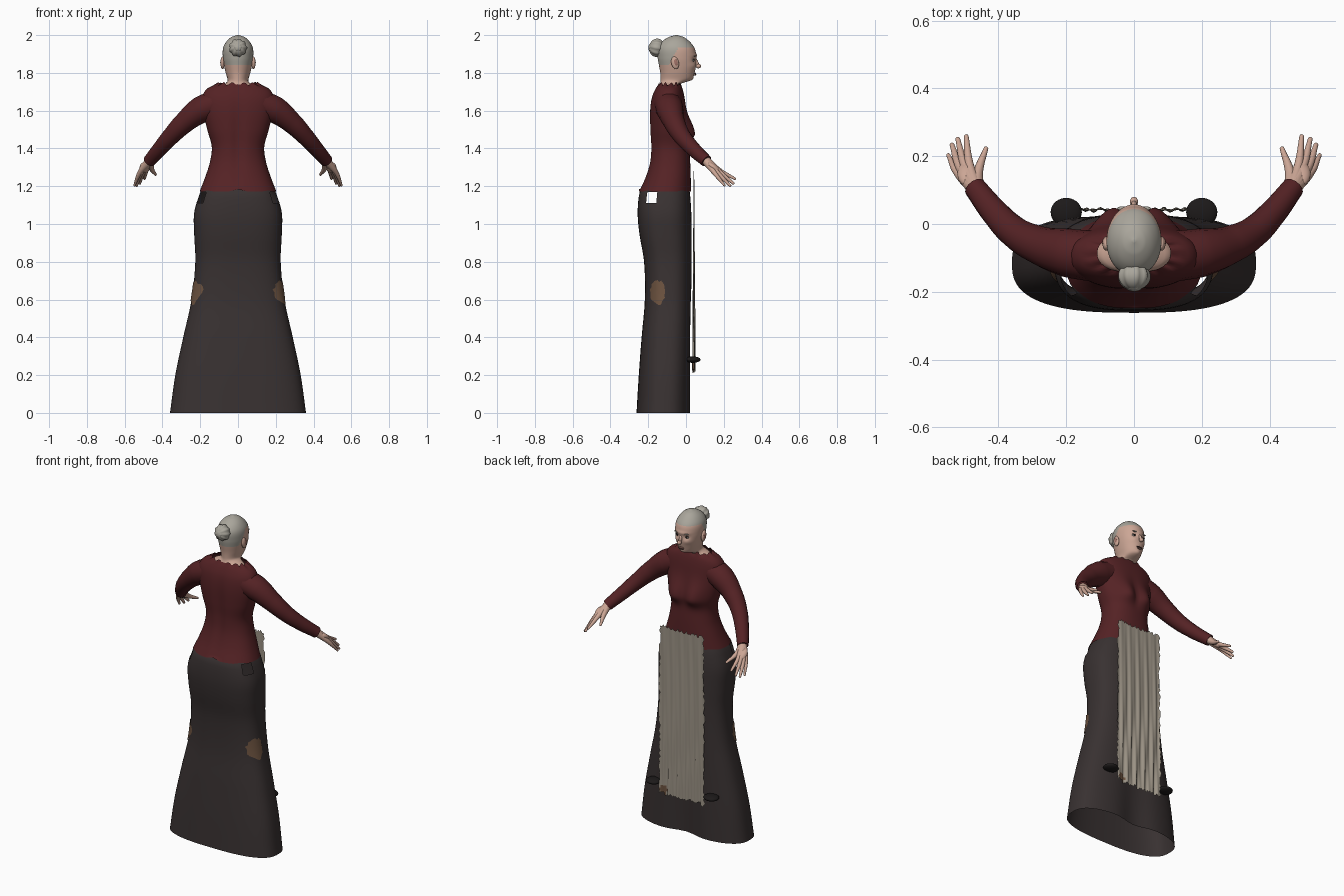
import bpy, bmesh, math, random
from mathutils import Vector, Matrix

random.seed(4)
if "Cube" in bpy.data.objects:
    bpy.data.objects.remove(bpy.data.objects["Cube"])


def material(name, *rgb):
    m = bpy.data.materials.new(name)
    m.use_nodes = True
    m.diffuse_color = (*rgb, 1)
    m.node_tree.nodes["Principled BSDF"].inputs["Base Color"].default_value = (*rgb, 1)
    return m


SKIN = material("skin", .60, .38, .30)
HAIR = material("grey hair", .40, .38, .33)
RED = material("dark red wool", .09, .016, .018)
CLOTH = material("charcoal cloth", .04, .031, .031)
LINEN = material("worn linen", .33, .29, .235)
BROWN = material("brown patch", .15, .085, .05)
DARK = material("near black", .012, .01, .01)
WHITE = material("eye white", .6, .57, .52)
LIP = material("lips", .36, .17, .14)


def finish(bm, name, *mats):
    me = bpy.data.meshes.new(name)
    bm.to_mesh(me)
    bm.free()
    for m in mats:
        me.materials.append(m)
    for p in me.polygons:
        p.use_smooth = True
    ob = bpy.data.objects.new(name, me)
    bpy.context.collection.objects.link(ob)
    return ob


def profile(table, z):
    """Smoothly interpolate rows of (z, half width, front y, back y)."""
    z = min(max(z, table[0][0]), table[-1][0])
    i = max(k for k in range(len(table) - 1) if table[k][0] <= z)
    a, b = table[i], table[i + 1]
    p, q = table[max(i - 1, 0)], table[min(i + 2, len(table) - 1)]
    h = b[0] - a[0]
    t = (z - a[0]) / h
    out = []
    for k in (1, 2, 3):
        m0 = (b[k] - p[k]) / (b[0] - p[0]) * h
        m1 = (q[k] - a[k]) / (q[0] - a[0]) * h
        out.append((2*t**3 - 3*t*t + 1) * a[k] + (t**3 - 2*t*t + t) * m0
                   + (3*t*t - 2*t**3) * b[k] + (t**3 - t*t) * m1)
    return out


def power(v, e):
    return math.copysign(abs(v) ** e, v)


def bump(d, width):
    return math.exp(-(d / width) ** 2)


def loft(table, zs, seg, n, warp, cap=False):
    """Stack rounded cross-sections into a skin."""
    bm = bmesh.new()
    rings = []
    for z in zs:
        hw, yf, yb = profile(table, z)
        ring = []
        for j in range(seg):
            a = math.tau * j / seg
            x = hw * power(math.cos(a), 2 / n)
            y = (yf + yb) / 2 + (yf - yb) / 2 * power(math.sin(a), 2 / n)
            ring.append(bm.verts.new(warp(x, y, z, a)))
        rings.append(ring)
    for lo, hi in zip(rings, rings[1:]):
        for j in range(seg):
            k = (j + 1) % seg
            bm.faces.new((lo[j], lo[k], hi[k], hi[j]))
    if cap:
        bm.faces.new(rings[-1])
    return bm


def ball(name, mat, loc, size, tilt=0, ribs=0):
    bm = bmesh.new()
    bmesh.ops.create_uvsphere(bm, u_segments=36, v_segments=18, radius=1)
    for v in bm.verts:
        if ribs:
            f = 1 + .07 * math.cos(ribs * math.atan2(v.co.y, v.co.x))
            v.co.x *= f
            v.co.y *= f
    bm.transform(Matrix.Translation(loc) @ Matrix.Rotation(tilt, 4, 'X') @ Matrix.Diagonal((*size, 1)))
    return finish(bm, name, mat)


def tube(name, mat, pts):
    """Tapered limb through points of (x, y, z, radius)."""
    cu = bpy.data.curves.new(name, 'CURVE')
    cu.dimensions = '3D'
    cu.bevel_depth, cu.bevel_resolution, cu.use_fill_caps = 1, 5, True
    sp = cu.splines.new('BEZIER')
    sp.bezier_points.add(len(pts) - 1)
    for b, p in zip(sp.bezier_points, pts):
        b.co, b.radius = p[:3], p[3]
        b.handle_left_type = b.handle_right_type = 'AUTO'
    cu.materials.append(mat)
    ob = bpy.data.objects.new(name, cu)
    bpy.context.collection.objects.link(ob)
    bpy.ops.object.select_all(action='DESELECT')
    ob.select_set(True)
    bpy.context.view_layer.objects.active = ob
    bpy.ops.object.convert(target='MESH')
    bpy.ops.object.shade_smooth_by_angle(angle=math.radians(50))


# Skirt: open flared tube with a groove down the front and a slit at each hip
skirt_rows = [(0, .36, .03, -.262), (.2, .332, .03, -.25), (.4, .29, .03, -.235), (.6, .246, .03, -.218),
              (.8, .226, .03, -.222), (.95, .232, .03, -.247), (1.06, .232, .028, -.256),
              (1.17, .199, .02, -.245), (1.2, .18, .012, -.222)]


def skirt_warp(x, y, z, a):
    if math.sin(a) > 0:
        y -= .035 * bump(x, .1) * max(0, 1 - z / .7)
    return x, y, z


bm = loft(skirt_rows, [.03 * i for i in range(41)], 96, 2.7, skirt_warp)
slit = [f for f in bm.faces if 1.11 < f.calc_center_median().z < 1.17
        and -.208 < f.calc_center_median().y < -.157]
bmesh.ops.delete(bm, geom=slit, context='FACES')
finish(bm, "skirt", CLOTH)

# Bodice: fitted at the waist, with a bust and ragged neckline
bodice_rows = [(1.172, .203, .026, -.25), (1.25, .173, .025, -.215), (1.33, .148, .022, -.193),
               (1.41, .139, .016, -.188), (1.5, .163, .008, -.192), (1.6, .185, .0, -.192),
               (1.67, .19, -.008, -.182), (1.715, .165, -.018, -.163), (1.745, .108, -.03, -.143)]


def bodice_warp(x, y, z, a):
    if math.sin(a) > 0:
        under = .045 if z < 1.48 else .09
        y += .043 * bump(abs(x) - .065, .06) * bump(z - 1.48, under)
    else:
        y += .012 * bump(x, .03) * bump(z - 1.45, .2)
    if z > 1.744:
        z += .007 * math.sin(a * 13) + random.uniform(-.005, .002)
    if z < 1.173:
        z += .012 * bump(x, .03) * (math.sin(a) < 0)
    return x, y, z


finish(loft(bodice_rows, [1.172 + .573 * i / 44 for i in range(45)], 72, 2.3, bodice_warp), "bodice", RED)

# Head and neck, with the scalp coloured above a sloping hairline
head_rows = [(1.70, .12, -.03, -.15), (1.73, .098, -.035, -.143), (1.742, .07, -.03, -.138),
             (1.752, .056, .0, -.135), (1.765, .055, .03, -.134), (1.80, .065, .045, -.136),
             (1.84, .074, .053, -.143), (1.88, .08, .054, -.15), (1.93, .079, .046, -.15),
             (1.965, .062, .02, -.128), (1.99, .034, -.013, -.09), (2.0, .005, -.045, -.055)]


def head_warp(x, y, z, a):
    if math.sin(a) > 0:
        y -= .008 * bump(abs(x) - .031, .016) * bump(z - 1.868, .014)
        y += .005 * bump(abs(x) - .04, .02) * bump(z - 1.838, .016)
        y += .006 * bump(x, .02) * bump(z - 1.765, .012)
        y += .005 * bump(x, .045) * bump(z - 1.892, .01)
    return x, y, z


bm = loft(head_rows, [1.70 + .3 * math.sin(math.pi / 2 * i / 70) for i in range(71)], 80, 2.05, head_warp, True)
for f in bm.faces:
    c = f.calc_center_median()
    hairline = 1.845 + .09 * min(max((c.y + .09) / .05, 0), 1)
    f.material_index = int(c.z > hairline)
finish(bm, "head", SKIN, HAIR)

ball("hair_bun", HAIR, (0, -.155, 1.933), (.046, .046, .041), math.radians(80), 9)
ball("hair_knot", HAIR, (0, -.187, 1.936), (.022, .022, .012), math.radians(80), 6)
ball("nose_bridge", SKIN, (0, .053, 1.856), (.009, .012, .028), math.radians(25))
ball("nose_tip", SKIN, (0, .066, 1.836), (.012, .014, .012))
ball("upper_lip", LIP, (0, .048, 1.797), (.02, .006, .004))
ball("lower_lip", LIP, (0, .047, 1.789), (.017, .006, .004))
ball("mouth_line", DARK, (0, .0515, 1.793), (.018, .003, .0012))

# Apron: hanging linen sheet with folds and frayed edges
bm = bmesh.new()
cols, rows = 48, 60
grid = []
for r in range(rows + 1):
    t = r / rows
    fray = [random.uniform(-.007, .007) for _ in range(2)]
    line = []
    for c in range(cols + 1):
        u = c / cols * 2 - 1
        x = u * (.152 + .006 * t)
        if c in (0, cols):
            x += fray[c > 0]
        z = 1.27 - 1.05 * t + (random.uniform(-.01, .012) if r in (0, rows) else 0)
        fold = math.sin(u * 17 + 2 * math.sin(t * 4)) + .6 * math.sin(u * 31 + t * 3)
        line.append(bm.verts.new((x, .042 + .006 * fold * (.15 + .85 * t), z)))
    grid.append(line)
for a, b in zip(grid, grid[1:]):
    for c in range(cols):
        f = bm.faces.new((a[c], b[c], b[c + 1], a[c + 1]))
        m = f.calc_center_median()
        f.material_index = int(Vector((m.x - .125, m.z - .245)).length < .025)
finish(bm, "apron", LINEN, BROWN)

# Paired parts
sleeve = [(.12, -.095, 1.635, .075), (.195, -.085, 1.605, .072), (.28, -.063, 1.54, .057),
          (.352, -.024, 1.468, .047), (.412, .035, 1.4, .04), (.47, .108, 1.333, .033)]
wrist = (.466, .104, 1.338, .024)
fingers = {"thumb": [(.459, .158, 1.295, .014), (.437, .222, 1.262, .007)],
           "index_finger": [(.486, .175, 1.285, .013), (.495, .258, 1.24, .007)],
           "middle_finger": [(.501, .176, 1.277, .013), (.52, .25, 1.215, .007)],
           "ring_finger": [(.514, .168, 1.270, .013), (.537, .233, 1.203, .007)],
           "little_finger": [(.522, .153, 1.268, .012), (.548, .203, 1.205, .006)]}

for side, s in (("left", 1), ("right", -1)):
    def flip(pts):
        return [(s * p[0], *p[1:]) for p in pts]

    tube(side + "_sleeve", RED, flip(sleeve))
    ball(side + "_palm", SKIN, (s * .494, .148, 1.298), (.027, .042, .018), math.radians(-38))
    for name, pts in fingers.items():
        knuckle, tip = pts
        tube(f"{side}_{name}", SKIN, flip([wrist, knuckle, tip]))
        ball(f"{side}_{name}_tip", SKIN, (s * tip[0], tip[1], tip[2]), (tip[3],) * 3)

    ball(side + "_shoe_toe", DARK, (s * .2, .035, .282), (.046, .042, .017))
    ball(side + "_ear", SKIN, (s * .082, -.058, 1.853), (.011, .02, .034), math.radians(12))
    ball(side + "_ear_hollow", LIP, (s * .090, -.055, 1.855), (.004, .010, .018), math.radians(12))
    ball(side + "_eye", WHITE, (s * .031, .036, 1.866), (.013, .007, .006))
    ball(side + "_pupil", DARK, (s * .031, .041, 1.866), (.006, .004, .0055))
    ball(side + "_eyelid", DARK, (s * .031, .040, 1.872), (.015, .005, .002))
    ball(side + "_brow", HAIR, (s * .032, .046, 1.889), (.018, .006, .003))

    # Ragged patch lying on the side of the skirt
    bm = bmesh.new()
    rim = [random.uniform(.85, 1.1) for _ in range(28)]
    rings = []
    for k in range(1, 6):
        ring = []
        for j, f in enumerate(rim):
            a = math.tau * j / len(rim)
            y, z = -.15 + .04 * f * k / 5 * math.cos(a), .638 + .064 * f * k / 5 * math.sin(a)
            hw, yf, yb = profile(skirt_rows, z)
            d = min(abs(y - (yf + yb) / 2) / ((yf - yb) / 2), 1)
            ring.append(bm.verts.new((s * (hw * (1 - d ** 2.7) ** (1 / 2.7) + .005), y, z)))
        rings.append(ring)
    bm.faces.new(rings[0])
    for a, b in zip(rings, rings[1:]):
        for j in range(len(rim)):
            k = (j + 1) % len(rim)
            bm.faces.new((a[j], b[j], b[k], a[k]))
    bmesh.ops.recalc_face_normals(bm, faces=bm.faces)
    if sum(f.normal.x for f in bm.faces) * s < 0:
        bmesh.ops.reverse_faces(bm, faces=bm.faces)
    finish(bm, side + "_skirt_patch", BROWN)
